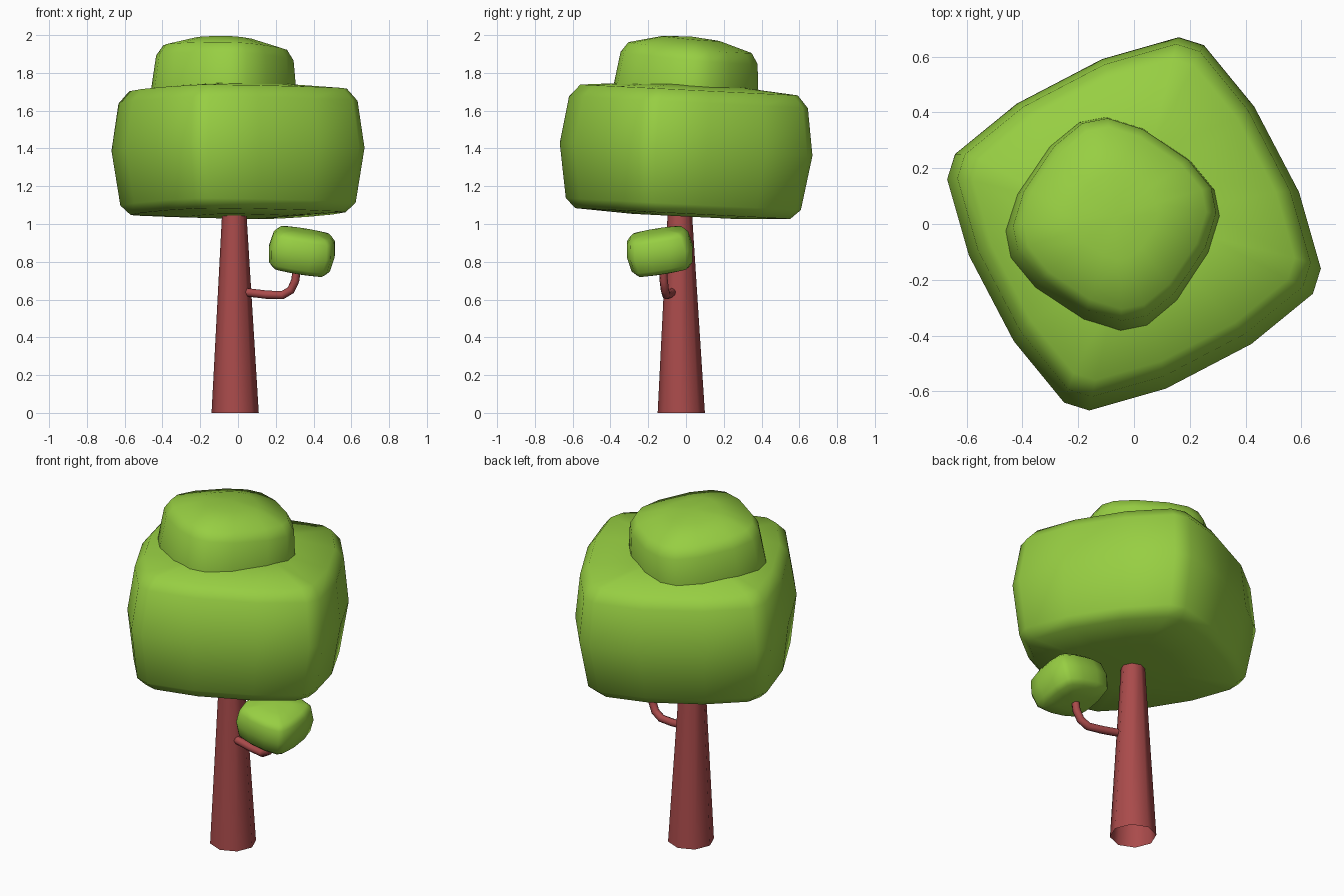
import bpy, bmesh, math
from mathutils import Matrix, Vector

if "Cube" in bpy.data.objects:
    bpy.data.objects.remove(bpy.data.objects["Cube"])


def material(name, color):
    m = bpy.data.materials.new(name)
    m.diffuse_color = (*color, 1)
    m.use_nodes = True
    m.node_tree.nodes["Principled BSDF"].inputs["Base Color"].default_value = m.diffuse_color
    return m


leaf = material("leaf_green", (0.31, 0.62, 0.055))
bark = material("bark_red", (0.40, 0.07, 0.07))


def loft(name, rings, mat, bottom=None, top=None):
    """Skin a stack of equal-length rings; optional centre points close the ends."""
    bm = bmesh.new()
    rows = [[bm.verts.new(p) for p in r] for r in rings]
    n = len(rows[0])
    for a, b in zip(rows, rows[1:]):
        for i in range(n):
            j = (i + 1) % n
            bm.faces.new((a[i], a[j], b[j], b[i]))
    for centre, row in ((bottom, rows[0]), (top, rows[-1])):
        if centre is not None:
            c = bm.verts.new(centre)
            for i in range(n):
                bm.faces.new((c, row[i], row[(i + 1) % n]))
    bmesh.ops.recalc_face_normals(bm, faces=bm.faces)
    for f in bm.faces:
        f.smooth = True
    me = bpy.data.meshes.new(name)
    bm.to_mesh(me)
    bm.free()
    me.materials.append(mat)
    ob = bpy.data.objects.new(name, me)
    bpy.context.collection.objects.link(ob)
    return ob


def foliage(name, loc, half, corner, levels, ends, spin, tilt):
    """Bulging rounded block: 16-sided square outline scaled at each level."""
    side = [(corner[0], -corner[1]), (1, -0.3), (1, 0.3), corner]
    outline = [Matrix.Rotation(math.pi / 2 * k + spin, 2) @ Vector(p)
               for k in range(4) for p in side]
    rings = [[(p.x * half * s, p.y * half * s, z) for p in outline] for z, s in levels]
    ob = loft(name, rings, leaf, (0, 0, ends[0]), (0, 0, ends[1]))
    ob.location = loc
    ob.rotation_euler = (*tilt, 0)
    return ob


# Foliage masses
foliage("main_crown", (0, 0, 1.385), 0.577, (0.90, 0.784),
        [(-0.345, 0.4), (-0.33, 0.85), (-0.28, 0.93), (0.01, 1),
         (0.26, 0.945), (0.325, 0.86), (0.352, 0.4)],
        (-0.345, 0.355), math.radians(27.6), (-0.05, 0))
foliage("top_crown", (-0.075, 0, 1.70), 0.345, (0.885, 0.685),
        [(-0.28, 0.4), (-0.23, 0.86), (-0.17, 0.95), (0, 1),
         (0.18, 0.945), (0.235, 0.85), (0.283, 0.4)],
        (-0.29, 0.294), math.radians(56), (-0.09, 0.03))
foliage("small_leaf_clump", (0.338, -0.138, 0.855), 0.176, (0.90, 0.77),
        [(-0.113, 0.4), (-0.1, 0.8), (-0.075, 0.93), (0, 1),
         (0.075, 0.93), (0.1, 0.8), (0.113, 0.4)],
        (-0.118, 0.118), 0, (0.16, 0.16))

# Tapered eight-sided trunk, open at the ends
loft("trunk", [[(cx + r * math.cos(math.tau * i / 8), cy + r * math.sin(math.tau * i / 8), z)
                for i in range(8)]
               for cx, cy, r, z in ((-0.015, -0.025, 0.125, 0), (-0.02, -0.033, 0.062, 1.10))],
     bark)

# Bent branch carrying the small clump
path = [(0, -0.06, 0.648), (0.05, -0.075, 0.638), (0.15, -0.09, 0.626), (0.235, -0.105, 0.623),
        (0.28, -0.112, 0.65), (0.303, -0.118, 0.70), (0.315, -0.122, 0.79)]
cu = bpy.data.curves.new("branch", 'CURVE')
cu.dimensions = '3D'
cu.bevel_depth = 0.022
cu.bevel_resolution = 2
sp = cu.splines.new('POLY')
sp.points.add(len(path) - 1)
for pt, p in zip(sp.points, path):
    pt.co = (*p, 1)
sp.use_smooth = True
cu.materials.append(bark)
branch = bpy.data.objects.new("branch", cu)
bpy.context.collection.objects.link(branch)
bpy.context.view_layer.objects.active = branch
branch.select_set(True)
bpy.ops.object.convert(target='MESH')
